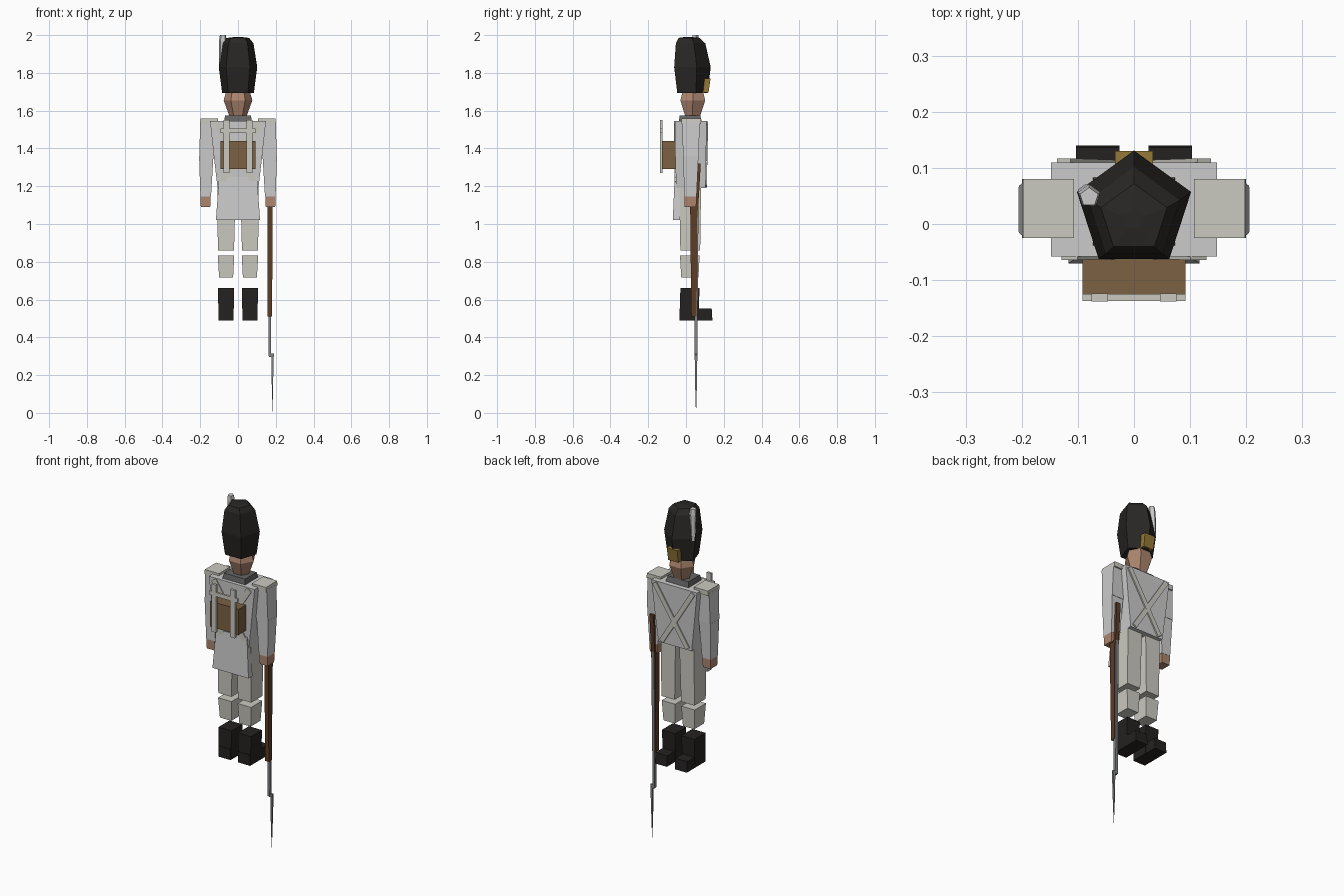
import bpy, bmesh, math
from mathutils import Vector

MATS = {}
COLORS = {
    'fur': (0.022, 0.02, 0.018), 'skin': (0.42, 0.24, 0.16), 'brass': (0.30, 0.19, 0.04),
    'stock_grey': (0.13, 0.13, 0.13), 'cloth': (0.60, 0.59, 0.53), 'leather': (0.018, 0.016, 0.015),
    'pack_brown': (0.20, 0.12, 0.055), 'wood': (0.11, 0.045, 0.018), 'steel': (0.22, 0.23, 0.24),
}


def mat(key):
    if key not in MATS:
        m = bpy.data.materials.new(key)
        m.diffuse_color = (*COLORS[key], 1)
        MATS[key] = m
    return MATS[key]


def loft(name, rings, color=None):
    """Skin a stack of equal-length rings and cap both ends."""
    bm = bmesh.new()
    vs = [[bm.verts.new(p) for p in r] for r in rings]
    n = len(vs[0])
    for a, b in zip(vs, vs[1:]):
        for i in range(n):
            j = (i + 1) % n
            bm.faces.new((a[i], a[j], b[j], b[i]))
    bm.faces.new(vs[0][::-1])
    bm.faces.new(vs[-1])
    bmesh.ops.recalc_face_normals(bm, faces=bm.faces)
    me = bpy.data.meshes.new(name)
    bm.to_mesh(me)
    bm.free()
    ob = bpy.data.objects.new(name, me)
    bpy.context.collection.objects.link(ob)
    if color:
        me.materials.append(mat(color))
    return ob


def block(name, secs, color=None, s=1):
    """Tapered box; each section is (z, x0, x1, y0, y1), s mirrors x."""
    return loft(name, [[(s * x0, y0, z), (s * x1, y0, z), (s * x1, y1, z), (s * x0, y1, z)]
                       for z, x0, x1, y0, y1 in secs], color)


def poly(name, n, secs, color=None, turn=math.pi / 2):
    """n-sided turned part; each section is (z, radius, cx, cy)."""
    return loft(name, [[(cx + r * math.cos(turn + 2 * math.pi * i / n),
                         cy + r * math.sin(turn + 2 * math.pi * i / n), z) for i in range(n)]
                       for z, r, cx, cy in secs], color)


def strap(name, a, b, w, t, color=None):
    """Flat band between two points, lying roughly in the xz plane."""
    a, b = Vector(a), Vector(b)
    side = (b - a).cross(Vector((0, 1, 0))).normalized() * w / 2
    dep = Vector((0, t / 2, 0))
    return loft(name, [[p - side - dep, p + side - dep, p + side + dep, p - side + dep]
                       for p in (a, b)], color)


# Fur cap, plate and plume
poly('fur_cap', 5, [(1.693, .088, 0, .025), (1.83, .107, 0, .024), (1.957, .086, 0, .016),
                    (1.985, .062, 0, .01), (1.99, .02, 0, .008)], 'fur')
block('cap_plate', [(1.695, -.032, .032, .085, .119), (1.77, -.034, .034, .09, .13)], 'brass')
poly('plume', 5, [(1.82, .012, -.088, .058), (1.97, .021, -.08, .05), (2.0, .017, -.08, .048)])

# Head and collar
poly('head', 6, [(1.57, .045, 0, .035), (1.655, .076, 0, .036), (1.71, .06, 0, .036)], 'skin', 0)
block('collar', [(1.535, -.075, .075, -.04, .085), (1.575, -.068, .068, -.033, .075)], 'stock_grey')

# Coat
block('coat_body', [(1.19, -.108, .108, -.052, .102), (1.36, -.128, .128, -.057, .106),
                    (1.545, -.148, .148, -.058, .11)])
block('coat_tail', [(1.02, -.117, .117, -.07, -.033), (1.25, -.1, .1, -.06, -.03)])

# Crossed belts on chest and back
for s in (1, -1):
    strap('chest_belt', (s * .125, .111, 1.535), (s * -.085, .104, 1.2), .028, .012, 'cloth')
    strap('back_belt', (s * .115, -.058, 1.535), (s * -.09, -.055, 1.215), .034, .012, 'cloth')

# Backpack with its frame of straps
block('backpack', [(1.29, -.092, .092, -.126, -.055), (1.44, -.092, .092, -.126, -.055)], 'pack_brown')
for s in (1, -1):
    block('pack_strap', [(1.27, .046, .076, -.138, -.124), (1.55, .046, .076, -.138, -.124)], 'cloth', s)
block('pack_crossbar', [(1.482, -.092, .092, -.137, -.125), (1.506, -.092, .092, -.137, -.125)], 'cloth')

for s in (1, -1):
    # Arms
    block('epaulette', [(1.53, .107, .2, -.025, .08), (1.558, .107, .198, -.025, .08)], 'cloth', s)
    block('upper_arm', [(1.36, .125, .205, -.016, .068), (1.54, .135, .2, -.02, .072)], None, s)
    block('forearm', [(1.145, .143, .199, -.01, .056), (1.36, .13, .206, -.014, .066)], None, s)
    block('hand', [(1.09, .147, .197, -.008, .054), (1.148, .145, .199, -.009, .055)], 'skin', s)
    # Legs
    block('thigh', [(.86, .021, .107, -.03, .075), (1.21, .012, .108, -.036, .08)], 'cloth', s)
    block('gaiter', [(.716, .026, .1, -.025, .066), (.833, .02, .107, -.032, .072)], 'cloth', s)
    # Boots
    block('boot_shaft', [(.49, .024, .103, -.033, .065), (.66, .02, .106, -.03, .072)], 'leather', s)
    block('boot_foot', [(.49, .026, .103, -.035, .14), (.553, .026, .103, -.035, .136)], 'leather', s)

# Musket held muzzle down
block('musket_stock', [(.51, .157, .18, .028, .056), (1.1, .155, .184, .022, .06)], 'wood')
block('musket_butt', [(1.07, .157, .182, .025, .062), (1.14, .158, .181, .035, .068),
                      (1.32, .156, .183, .03, .078)], 'wood')
block('musket_barrel', [(.3, .161, .175, .044, .06), (1.1, .161, .178, .048, .066)], 'steel')
block('bayonet_socket', [(.295, .164, .19, .048, .058), (.315, .164, .19, .048, .058)], 'steel')
block('bayonet_blade', [(0, .1815, .1825, .0525, .0535), (.12, .179, .185, .049, .057),
                        (.3, .177, .189, .046, .06)], 'steel')
